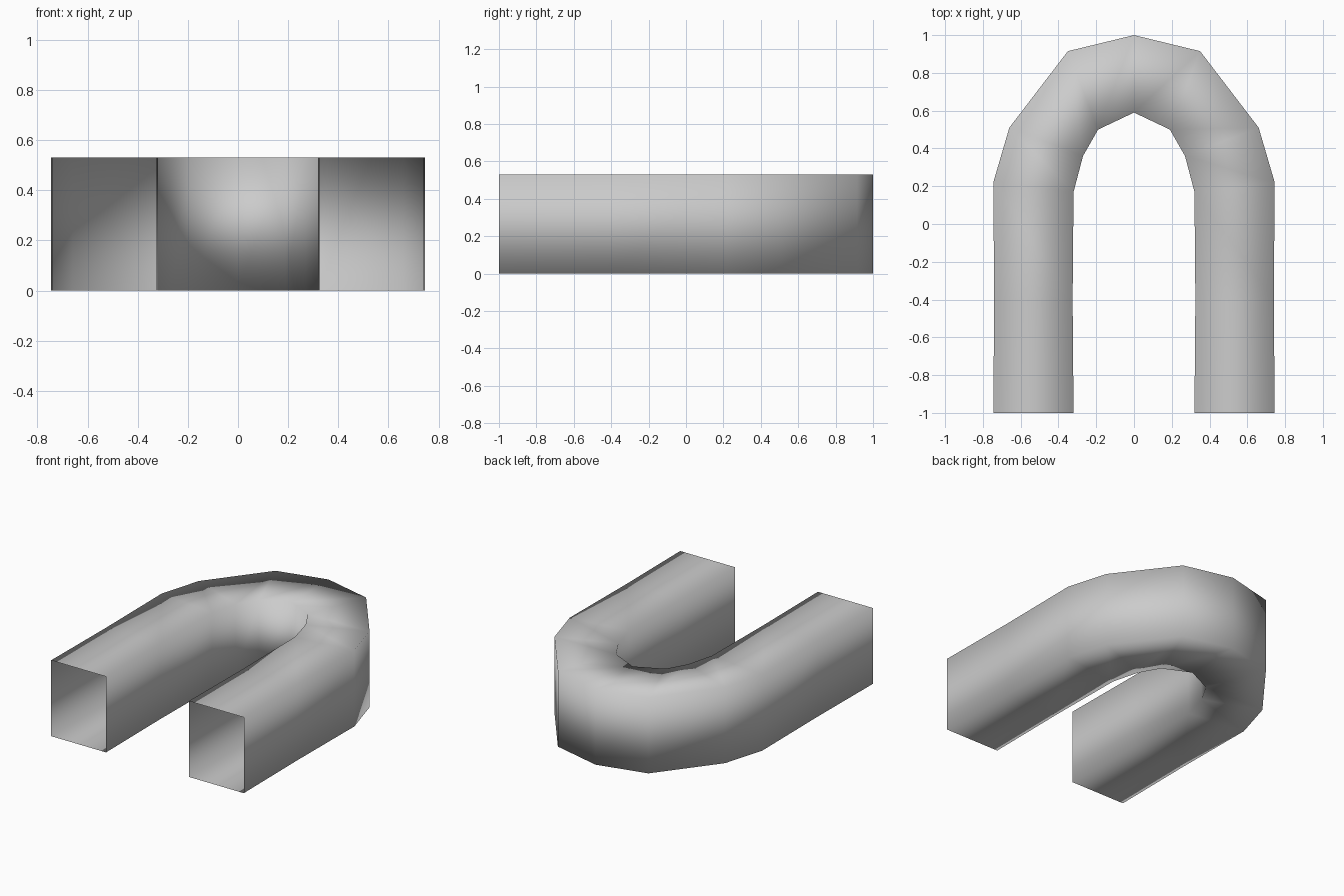
import bpy, bmesh

if "Cube" in bpy.data.objects:
    bpy.data.objects.remove(bpy.data.objects["Cube"])

HEIGHT = 0.53
# Half of the horseshoe path: (outer x, outer y, inner x, inner y) per ring
HALF = [
    (0.745, -1.00, 0.32, -1.00),
    (0.740, -0.40, 0.325, -0.40),
    (0.745, 0.22, 0.32, 0.17),
    (0.66, 0.51, 0.27, 0.36),
    (0.35, 0.915, 0.19, 0.50),
]
# Mirror the half path around the tip of the bend
PATH = HALF + [(0, 1.0, 0, 0.59)] + [(-a, b, -c, d) for a, b, c, d in reversed(HALF)]

# Square tube, open at both ends
bm = bmesh.new()
rings = []
for ox, oy, ix, iy in PATH:
    corners = [(ox, oy, 0), (ox, oy, HEIGHT), (ix, iy, HEIGHT), (ix, iy, 0)]
    rings.append([bm.verts.new(c) for c in corners])
for a, b in zip(rings, rings[1:]):
    for i in range(4):
        j = (i + 1) % 4
        face = bm.faces.new((a[i], b[i], b[j], a[j]))
        face.smooth = True
        # Walls and floor/roof point away from the tube's centre
        face.normal_update()
        centre = sum((v.co for v in a + b), a[0].co * 0) / 8
        if face.normal.dot(face.calc_center_median() - centre) < 0:
            face.normal_flip()

mesh = bpy.data.meshes.new("curved_tube")
bm.to_mesh(mesh)
bm.free()
tube = bpy.data.objects.new("curved_tube", mesh)
bpy.context.collection.objects.link(tube)

# Plain light grey
grey = bpy.data.materials.new("light_grey")
grey.diffuse_color = (0.6, 0.6, 0.6, 1)
grey.use_nodes = True
grey.node_tree.nodes["Principled BSDF"].inputs["Base Color"].default_value = grey.diffuse_color
mesh.materials.append(grey)
